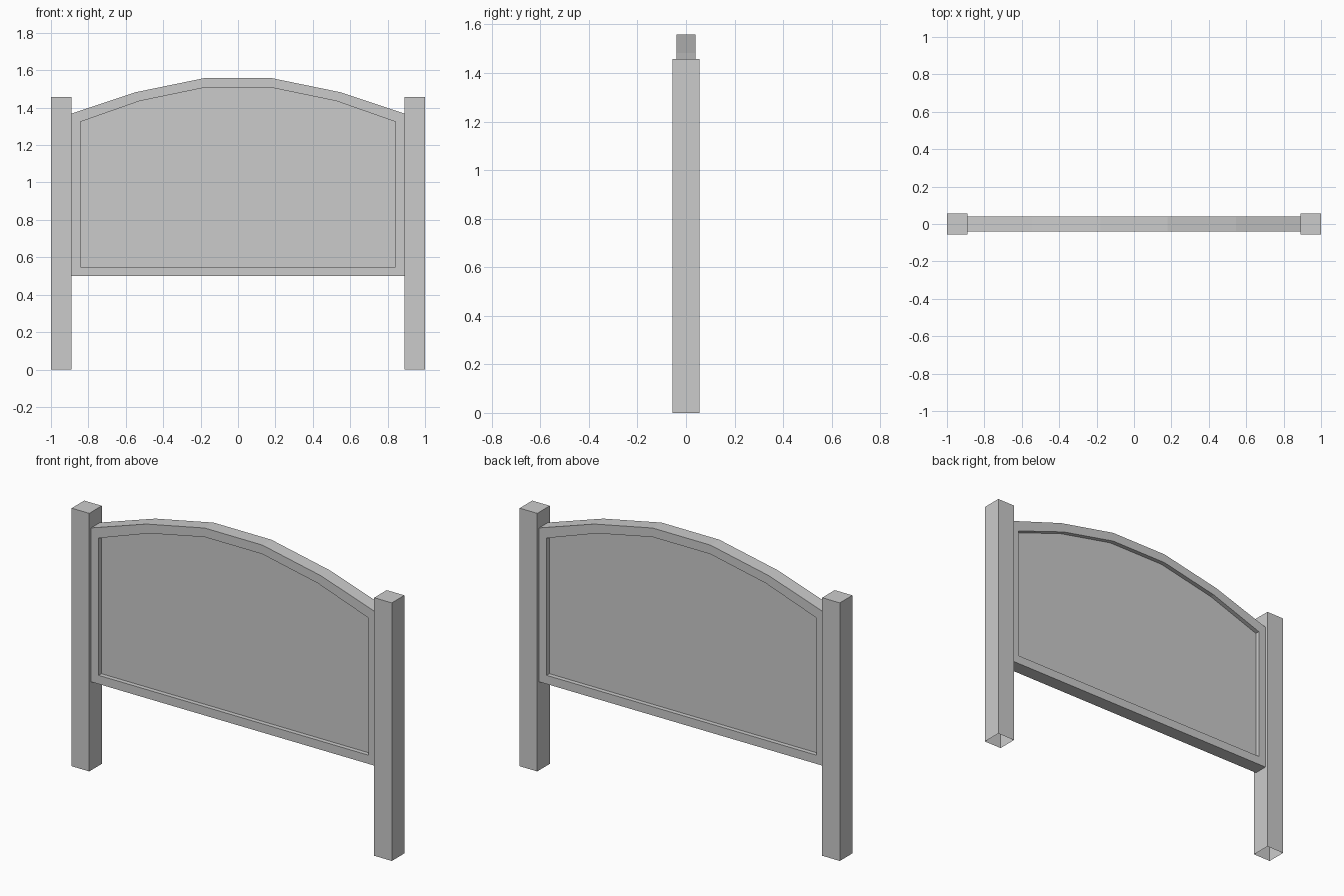
import bpy, bmesh

if "Cube" in bpy.data.objects:
    bpy.data.objects.remove(bpy.data.objects["Cube"])

def finish(name, bm):
    bm.normal_update()
    mesh = bpy.data.meshes.new(name)
    bm.to_mesh(mesh)
    bm.free()
    obj = bpy.data.objects.new(name, mesh)
    bpy.context.collection.objects.link(obj)
    return obj

def mirrored(half):
    # closed outline from its left half, listed bottom to top
    return half + [(-x, z) for x, z in reversed(half)]

# Side posts: square boxes, open underneath
WIDTH, HEIGHT = 0.11, 1.457
for side, name in ((-1, "left_post"), (1, "right_post")):
    bm = bmesh.new()
    bmesh.ops.create_cube(bm, size=1)
    bmesh.ops.scale(bm, vec=(WIDTH, 0.112, HEIGHT), verts=bm.verts)
    bmesh.ops.translate(bm, vec=(side * (1 - WIDTH / 2), 0, HEIGHT / 2), verts=bm.verts)
    bm.normal_update()
    bmesh.ops.delete(bm, geom=[f for f in bm.faces if f.normal.z < -0.9], context='FACES')
    finish(name, bm)

# Arched board: frame with a recessed field on both faces
outer = mirrored([(-0.892, 0.5), (-0.892, 1.368), (-0.545, 1.483), (-0.18, 1.558)])
inner = mirrored([(-0.843, 0.549), (-0.843, 1.324), (-0.527, 1.435), (-0.18, 1.507)])
HALF, FIELD = 0.04, 0.015
layers = [(inner, -FIELD), (inner, -HALF), (outer, -HALF),
          (outer, HALF), (inner, HALF), (inner, FIELD)]

bm = bmesh.new()
rings = [[bm.verts.new((x, y, z)) for x, z in outline] for outline, y in layers]
for a, b in zip(rings, rings[1:]):
    n = len(a)
    for i in range(n):
        j = (i + 1) % n
        bm.faces.new((a[i], a[j], b[j], b[i]))
bm.faces.new(rings[0])
bm.faces.new(rings[-1])
bmesh.ops.recalc_face_normals(bm, faces=bm.faces)
finish("arched_board", bm)
